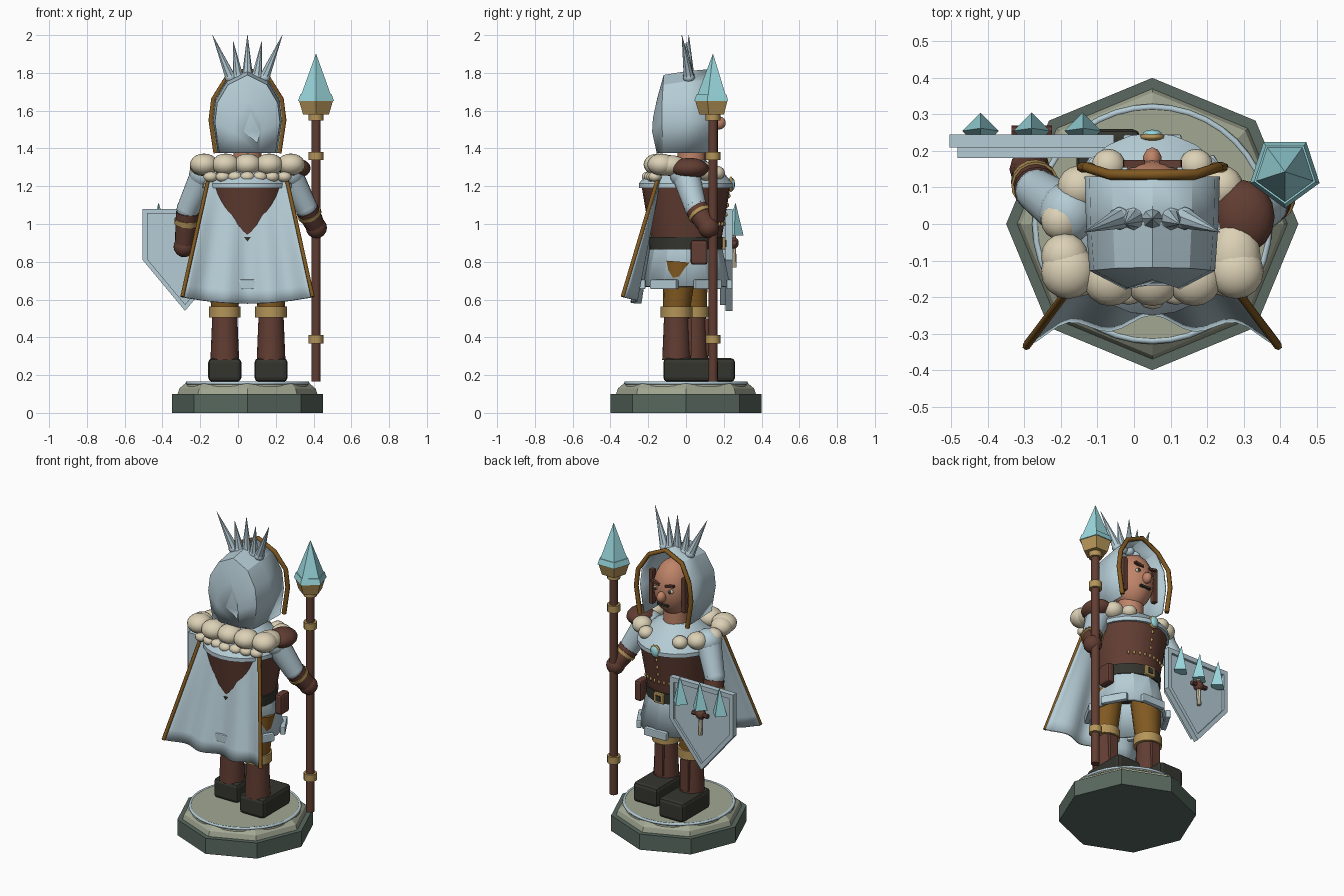
import bpy, bmesh, math
from mathutils import Vector, Matrix

cube = bpy.data.objects.get("Cube")
if cube:
    bpy.data.objects.remove(cube, do_unlink=True)


def mat(name, r, g, b):
    m = bpy.data.materials.new(name)
    m.use_nodes = True
    m.diffuse_color = (r, g, b, 1)
    bsdf = m.node_tree.nodes["Principled BSDF"]
    bsdf.inputs["Base Color"].default_value = (r, g, b, 1)
    bsdf.inputs["Roughness"].default_value = 0.8
    return m


ICE = mat("ice_blue", .46, .60, .66)
CRYSTAL = mat("crystal_cyan", .32, .68, .72)
GOLD = mat("pale_gold", .46, .30, .10)
BRONZE = mat("bronze", .22, .10, .015)
LEATHER = mat("brown_leather", .12, .047, .032)
DARK = mat("dark_boot", .035, .035, .028)
SKIN = mat("skin", .52, .23, .14)
FUR = mat("cream_fur", .72, .64, .47)
STONE = mat("dark_stone", .10, .14, .115)
MOSS = mat("pale_stone", .36, .39, .29)
CX = .05  # body axis


def finish(name, bm, m, smooth=0.6, bevel=0):
    bmesh.ops.recalc_face_normals(bm, faces=bm.faces[:])
    me = bpy.data.meshes.new(name)
    bm.to_mesh(me)
    bm.free()
    me.materials.append(m)
    if smooth:
        me.shade_smooth()
        me.set_sharp_from_angle(angle=smooth)
    ob = bpy.data.objects.new(name, me)
    bpy.context.collection.objects.link(ob)
    if bevel:
        mod = ob.modifiers.new("Bevel", "BEVEL")
        mod.width, mod.segments = bevel, 2
    return ob


def box(name, c, size, m, bevel=0, rot=(0, 0, 0)):
    bm = bmesh.new()
    bmesh.ops.create_cube(bm, size=1, matrix=Matrix.Diagonal((*size, 1)))
    ob = finish(name, bm, m, 0, bevel)
    ob.location, ob.rotation_euler = c, rot
    return ob


def ball(name, c, r, m, n=16):
    bm = bmesh.new()
    bmesh.ops.create_uvsphere(bm, u_segments=n, v_segments=n // 2 + 2, radius=1)
    bmesh.ops.transform(bm, matrix=Matrix.Translation(c) @ Matrix.Diagonal((*r, 1)), verts=bm.verts)
    return finish(name, bm, m, 1.2)


def rod(name, p, q, r1, r2, m, n=16, smooth=0.6):
    p, q = Vector(p), Vector(q)
    d = q - p
    bm = bmesh.new()
    mx = Matrix.Translation((p + q) / 2) @ d.to_track_quat('Z', 'Y').to_matrix().to_4x4()
    bmesh.ops.create_cone(bm, cap_ends=True, segments=n, radius1=r1, radius2=r2, depth=d.length, matrix=mx)
    return finish(name, bm, m, smooth)


def loft(name, rings, m, closed=True, caps=(True, True), smooth=0.6, thick=0):
    bm = bmesh.new()
    rows = [[bm.verts.new(p) for p in ring] for ring in rings]
    n = len(rows[0])
    for a, b in zip(rows, rows[1:]):
        for i in range(n if closed else n - 1):
            j = (i + 1) % n
            bm.faces.new((a[i], a[j], b[j], b[i]))
    for cap, row in zip(caps, (rows[0], rows[-1])):
        if cap:
            bm.faces.new(row)
    ob = finish(name, bm, m, smooth)
    if thick:
        mod = ob.modifiers.new("Solidify", "SOLIDIFY")
        mod.thickness, mod.offset = thick, -1
    return ob


def oval(z, rx, ry, n=24, cy=0.0):
    return [(CX + rx * math.cos(t * math.tau / n), cy + ry * math.sin(t * math.tau / n), z) for t in range(n)]


def trim(name, pts, r, m):
    cu = bpy.data.curves.new(name, "CURVE")
    cu.dimensions, cu.bevel_depth, cu.bevel_resolution, cu.use_fill_caps = "3D", r, 1, True
    sp = cu.splines.new("POLY")
    sp.points.add(len(pts) - 1)
    for pt, co in zip(sp.points, pts):
        pt.co = (*co, 1)
    cu.materials.append(m)
    bpy.context.collection.objects.link(bpy.data.objects.new(name, cu))


# Octagonal pedestal with ice ring
loft("pedestal", [oval(z, r, r, 8) for z, r in ((0, .4), (.1, .4))], STONE, smooth=0)
loft("pedestal_step", [oval(z, r, r, 8) for z, r in ((.1, .37), (.13, .36), (.155, .33))], MOSS, smooth=0)
bm = bmesh.new()
rod("pedestal_top", (CX, 0, .14), (CX, 0, .163), .325, .32, MOSS, 32)
trim("pedestal_ring", [(x, y, .158) for x, y, z in oval(0, .32, .32, 40) + oval(0, .32, .32, 40)[:1]], .009, ICE)

# Legs, staggered stance
for side, x, y in (("left", .175, -.05), ("right", -.07, .04)):
    box(side + "_boot", (x, y + .075, .227), (.175, .29, .125), DARK, .022)
    rod(side + "_shin", (x, y, .28), (x, y, .52), .076, .066, LEATHER)
    box(side + "_shin_guard", (x, y + .065, .4), (.06, .03, .2), LEATHER, .005)
    rod(side + "_knee_band", (x, y, .505), (x, y, .562), .084, .084, GOLD)
    rod(side + "_thigh", (x, y, .55), (x, y * .6, .8), .072, .09, BRONZE)

# Body
loft("skirt", [oval(.67, .23, .235, 12), oval(.88, .185, .19, 12)], ICE, caps=(False, True), thick=.02, smooth=.3)
for k in range(6):
    a = math.tau * (k + .5) / 6
    p = (CX + .225 * math.cos(a), .23 * math.sin(a), .68)
    box("skirt_panel", p, (.03, .16, .05), ICE, .006, (0, 0, a))
loft("torso", [oval(.9, .18, .185), oval(1.2, .23, .235)], LEATHER)
loft("belt", [oval(.865, .19, .196), oval(.93, .193, .199)], DARK)
box("buckle", (CX, .2, .897), (.07, .02, .065), GOLD, .006)
box("buckle_center", (CX, .21, .897), (.035, .01, .035), DARK)
box("pouch", (.265, .07, .85), (.05, .09, .13), LEATHER, .015)
for k in range(-4, 5):
    a = math.pi / 2 + k * .17
    ball("stud", (CX + .198 * math.cos(a), .203 * math.sin(a), 1.0), (.008, .008, .012), GOLD, 8)
for k in range(3):
    ball("stud", (CX, .212 + k * .008, 1.05 + k * .05), (.008, .008, .012), GOLD, 8)
loft("collar", [oval(1.19, .24, .25), oval(1.215, .24, .25), oval(1.27, .2, .2), oval(1.34, .1, .1)], ICE)
ball("brooch", (CX, .245, 1.21), (.028, .014, .034), CRYSTAL, 10)
ball("brooch_setting", (CX, .238, 1.21), (.036, .013, .042), GOLD, 10)

# Fur mantle
for k in range(5):
    x = CX + (k - 2) * .115
    ball("back_fur", (x, -.13 - .02 * (k in (1, 2, 3)), 1.315), (.075, .075, .058), FUR)
ball("fur_left_rear", (.275, -.09, 1.31), (.072, .1, .055), FUR)
for x, y, z, r in ((-.19, -.09, 1.31, .065), (-.2, .01, 1.29, .055), (-.15, .1, 1.28, .06),
                   (.24, .1, 1.28, .06), (-.07, .16, 1.27, .046), (.17, .16, 1.27, .046)):
    ball("side_fur", (x, y, z), (r, r, r * .85), FUR)
for k in range(7):
    x = CX + (k - 3) * .065
    ball("under_fur", (x, -.2 + .012 * abs(k - 3), 1.25), (.04, .035, .028), FUR, 10)
ball("shoulder_pad", (.3, .02, 1.295), (.085, .1, .055), LEATHER)


# Cape with folds and bronze edges
def cape_point(s, t):
    fold = math.cos(s * math.pi * 3) * .02 * t
    y = -.14 - .13 * t - .045 * s * s * t + fold
    return (CX + s * (.2 + .145 * t), y, 1.27 - .69 * t + .035 * s * s * t)


loft("cape", [[cape_point(-1 + i / 12, j / 10) for i in range(25)] for j in range(11)],
     ICE, closed=False, caps=(False, False), smooth=.8, thick=.014)
for s in (-1, 1):
    trim("cape_edge", [cape_point(s, j / 10) for j in range(11)], .011, BRONZE)

# Arms
ARMS = {"left": ((.27, .0, 1.26), (.36, .05, 1.09), (.415, .12, .98)),
        "right": ((-.18, .03, 1.26), (-.265, .09, 1.08), (-.285, .15, .88))}
for side, (a, b, c) in ARMS.items():
    a, b, c = Vector(a), Vector(b), Vector(c)
    ball(side + "_shoulder", a, (.08, .085, .075), ICE)
    rod(side + "_upper_arm", a, b, .075, .06, ICE)
    ball(side + "_elbow", b, (.06, .06, .06), ICE)
    rod(side + "_gauntlet", b.lerp(c, .1), c, .062, .05, LEATHER)
    rod(side + "_gauntlet_band", b.lerp(c, .28), b.lerp(c, .42), .066, .064, GOLD)
    ball(side + "_fist", c, (.056, .056, .056), LEATHER, 12)

# Head and face
rod("neck", (CX, .03, 1.28), (CX, .03, 1.45), .075, .075, SKIN)
ball("head", (CX, .045, 1.56), (.12, .13, .175), SKIN, 20)
ball("nose", (CX, .175, 1.535), (.027, .036, .035), SKIN, 10)
box("moustache", (CX, .162, 1.48), (.075, .016, .012), DARK)
for s in (-1, 1):
    x = CX + s * .05
    box("brow", (x, .165, 1.612), (.06, .02, .014), LEATHER, 0, (0, s * -.2, 0))
    ball("eye_white", (x, .157, 1.575), (.02, .012, .013), FUR, 10)
    ball("pupil", (x, .165, 1.575), (.01, .008, .011), DARK, 8)
    box("side_lock", (CX + s * .115, .105, 1.55), (.03, .035, .22), LEATHER, .006)

# Hood: arches lofted from the face opening to the back
half = [(.16, 1.375), (.185, 1.55), (.172, 1.66), (.11, 1.765)]
arch = [(-x, z) for x, z in half] + [(0, 1.82)] + [(x, z) for x, z in reversed(half)]


def arch_at(y, sx, sz, dy=0):
    return [(CX + x * sx, y + dy * abs(z - 1.59), 1.375 + (z - 1.375) * sz) for x, z in arch]


loft("hood", [arch_at(.13, 1, 1), arch_at(.0, .98, .975), arch_at(-.13, .93, .93, .05), arch_at(-.185, .4, .65, .14)],
     ICE, closed=False, caps=(False, True), smooth=.5, thick=.012)
trim("hood_rim", [(CX + x * 1.05, .135 + .02 * (abs(x) > .15), z) for x, z in arch], .014, BRONZE)

# Crown of five spikes
for bx, tx, tz in ((-.09, -.185, 2), (-.05, -.075, 1.965), (0, 0, 2), (.05, .075, 1.965), (.09, .185, 2)):
    base = Vector((CX + bx, .015, 1.785 - abs(bx) * .1))
    rod("crown_spike", base, (CX + tx, .015 - abs(tx) * .2, tz), .029, .001, ICE, 8)
    ball("crown_knob", base, (.032, .032, .028), ICE, 8)

# Spear
SX, SY = .413, .143
rod("spear_shaft", (SX, SY, .165), (SX, SY, 1.6), .025, .025, LEATHER, 12)
for z in (.39, 1.36, 1.57):
    rod("spear_band", (SX, SY, z - .022), (SX, SY, z + .022), .039, .039, GOLD, 12)
rod("spear_socket", (SX, SY, 1.58), (SX, SY, 1.655), .072, .095, GOLD, 5, 0)
rod("spear_crystal_base", (SX, SY, 1.65), (SX, SY, 1.685), .1, .088, CRYSTAL, 5, 0)
rod("spear_crystal", (SX, SY, 1.68), (SX, SY, 1.9), .084, .001, CRYSTAL, 5, 0)

# Shield
HX, HZ = -.28, .85
outline = [(-.225, .23), (.225, .23), (.225, -.04), (0, -.31), (-.225, -.04)]
steps = ((.9, .18), (.9, .21), (1, .21), (1, .245), (.87, .245), (.87, .23))
loft("shield", [[(HX + x * k, y, HZ + z * k) for x, z in outline] for k, y in steps], ICE, smooth=0)
for dx in (-.14, 0, .14):
    rod("shield_spike", (HX + dx, .255, .94), (HX + dx, .262, 1.11), .05, .001, CRYSTAL, 4, 0)
ball("emblem_hub", (HX, .25, .9), (.032, .03, .032), LEATHER, 10)
rod("emblem_bar", (HX - .055, .255, .9), (HX + .055, .255, .9), .014, .014, LEATHER, 8)
rod("emblem_grip", (HX, .25, .95), (HX, .255, .77), .013, .013, FUR, 8)
